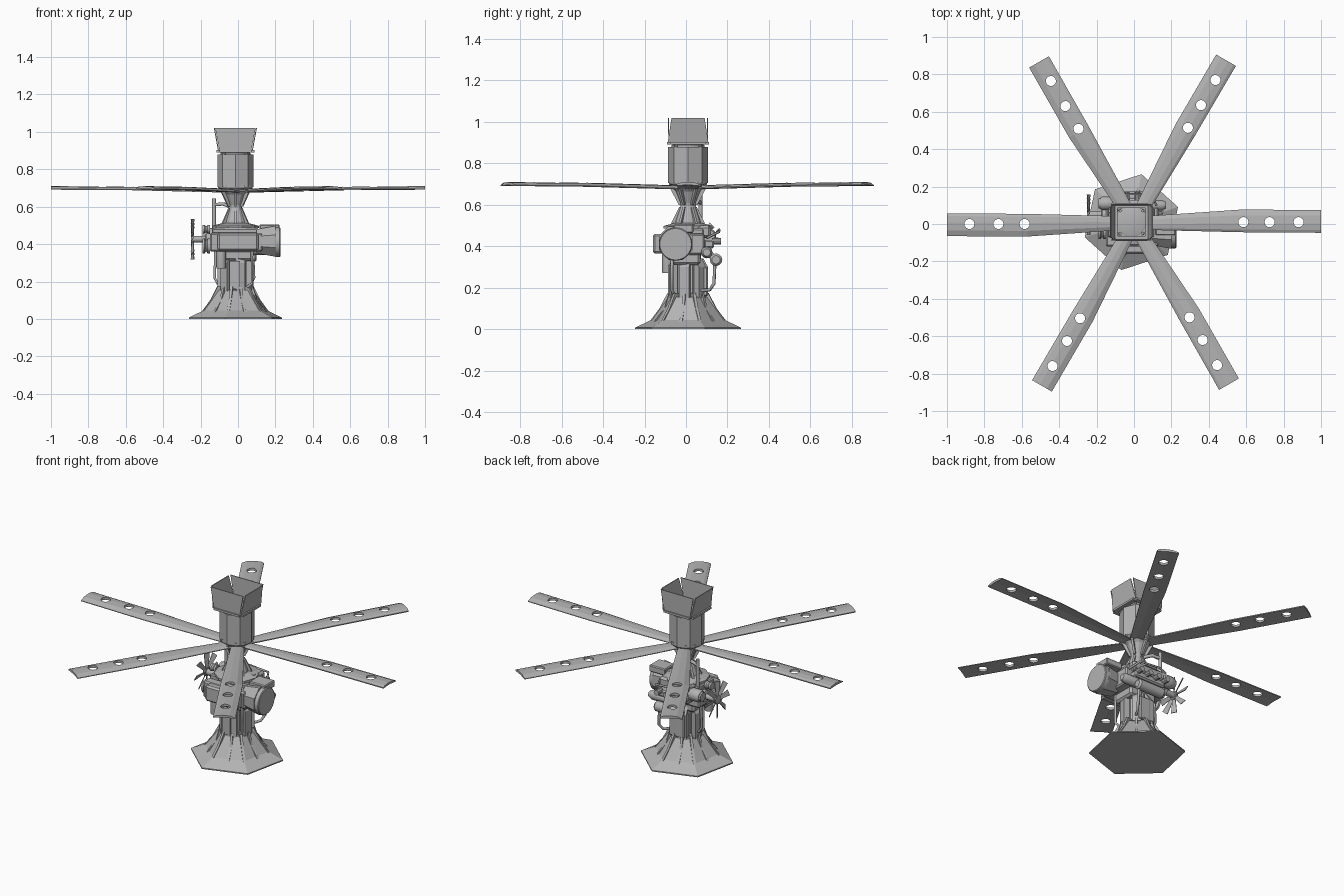
import bpy, bmesh, math
from mathutils import Vector, Matrix

if "Cube" in bpy.data.objects:
    bpy.data.objects.remove(bpy.data.objects["Cube"])

grey = bpy.data.materials.new("plain grey")
grey.diffuse_color = (0.45, 0.45, 0.45, 1)
grey.use_nodes = True
grey.node_tree.nodes["Principled BSDF"].inputs["Base Color"].default_value = grey.diffuse_color
CX, CY = -0.014, 0.01      # mast axis
RX, RY = 0.0, 0.005        # rotor axis


def finish(bm, name):
    bmesh.ops.recalc_face_normals(bm, faces=bm.faces[:])
    me = bpy.data.meshes.new(name)
    bm.to_mesh(me)
    bm.free()
    me.materials.append(grey)
    ob = bpy.data.objects.new(name, me)
    bpy.context.collection.objects.link(ob)
    return ob


def box(name, x0, x1, y0, y1, z0, z1, bevel=0.0):
    bm = bmesh.new()
    m = Matrix.Translation(((x0 + x1) / 2, (y0 + y1) / 2, (z0 + z1) / 2)) @ \
        Matrix.Diagonal((x1 - x0, y1 - y0, z1 - z0, 1))
    bmesh.ops.create_cube(bm, size=1, matrix=m)
    if bevel:
        bmesh.ops.bevel(bm, geom=bm.edges[:], offset=bevel, segments=1, affect='EDGES')
    return finish(bm, name)


def lathe(name, profile, sides, at=(CX, CY, 0), turn=0.0, axis='Z'):
    """Stack rings of (radius, height) about an axis and cap both ends."""
    bm = bmesh.new()
    rings = []
    for r, h in profile:
        ring = []
        for i in range(sides):
            a = math.radians(turn) + math.tau * i / sides
            u, v = r * math.cos(a), r * math.sin(a)
            p = {'Z': (u, v, h), 'X': (h, u, v), 'Y': (u, h, v)}[axis]
            ring.append(bm.verts.new(Vector(p) + Vector(at)))
        rings.append(ring)
    for a, b in zip(rings, rings[1:]):
        for i in range(sides):
            j = (i + 1) % sides
            bm.faces.new((a[i], a[j], b[j], b[i]))
    bm.faces.new(rings[0])
    bm.faces.new(rings[-1])
    return finish(bm, name)


def prism(name, outline, thick, matrix):
    """Outline in local x,z extruded along local y."""
    bm = bmesh.new()
    sides = [[bm.verts.new(matrix @ Vector((x, s * thick / 2, z))) for x, z in outline]
             for s in (-1, 1)]
    bm.faces.new(sides[0])
    bm.faces.new(sides[1])
    n = len(outline)
    for i in range(n):
        j = (i + 1) % n
        bm.faces.new((sides[0][i], sides[0][j], sides[1][j], sides[1][i]))
    return finish(bm, name)


def pipe(name, points, r):
    cu = bpy.data.curves.new(name, 'CURVE')
    cu.dimensions = '3D'
    cu.bevel_depth = r
    cu.bevel_resolution = 1
    cu.use_fill_caps = True
    sp = cu.splines.new('POLY')
    sp.points.add(len(points) - 1)
    for p, co in zip(sp.points, points):
        p.co = (*co, 1)
    cu.materials.append(grey)
    ob = bpy.data.objects.new(name, cu)
    bpy.context.collection.objects.link(ob)


def radial(angle, cx=CX, cy=CY):
    return Matrix.Translation((cx, cy, 0)) @ Matrix.Rotation(math.radians(angle), 4, 'Z')


# Flared hexagonal foot with ribs
lathe("foot", [(0.262, 0), (0.262, 0.007), (0.18, 0.045), (0.098, 0.155)], 6, turn=18)
for k in range(12):
    corner = k % 2 == 0
    rib = [(0.19, 0.035), (0.14, 0.1), (0.1, 0.175), (0.06, 0.175), (0.06, 0.04)] if corner else \
          [(0.185, 0.02), (0.12, 0.1), (0.098, 0.17), (0.06, 0.17), (0.06, 0.02)]
    prism("foot_rib", rib, 0.014, radial(18 + 30 * k))

# Lower mast: core surrounded by posts
lathe("mast_core", [(0.066, 0.15), (0.066, 0.33), (0.05, 0.5)], 6, turn=18)
for k in range(6):
    prism("mast_post", [(0.062, 0.15), (0.093, 0.15), (0.093, 0.3), (0.07, 0.34), (0.062, 0.34)],
          0.05, radial(48 + 60 * k))
box("control_box", -0.06, 0.04, 0.02, 0.105, 0.16, 0.3, 0.005)
box("mast_panel", -0.045, 0.01, -0.088, -0.06, 0.16, 0.31)

# Engine block, sump, covers and flywheel housing
box("engine_block", -0.15, 0.13, -0.12, 0.09, 0.36, 0.46, 0.008)
box("engine_sump", -0.1, 0.08, -0.07, 0.07, 0.31, 0.37, 0.012)
box("side_cover", -0.11, 0.11, -0.16, -0.11, 0.365, 0.46, 0.01)
lathe("bell_housing", [(0.07, 0.1), (0.088, 0.195), (0.088, 0.2)], 8,
      at=(0, -0.05, 0.415), turn=22.5, axis='X')
lathe("flywheel_cover", [(0.08, 0.2), (0.08, 0.222), (0.076, 0.226)], 28,
      at=(0, -0.05, 0.41), axis='X')
box("gear_case", 0.115, 0.222, -0.06, 0.035, 0.465, 0.505, 0.005)
box("cylinder_head", -0.14, 0.11, -0.07, 0.085, 0.455, 0.485, 0.006)
box("valve_cover", -0.12, 0.1, 0.05, 0.12, 0.44, 0.5, 0.012)
lathe("deck_plate", [(0.125, 0.485), (0.125, 0.498), (0.07, 0.512)], 10)
box("manifold", -0.11, 0.1, 0.085, 0.135, 0.39, 0.43, 0.008)
for x in (-0.1, -0.04, 0.02, 0.08):
    lathe("intake_port", [(0.016, 0), (0.016, 0.045)], 10, at=(x, 0.125, 0.425), axis='Y')
    box("head_bolt", x - 0.01, x + 0.01, 0.02, 0.04, 0.48, 0.505)
lathe("oil_tank", [(0.02, -0.08), (0.03, -0.07), (0.03, 0.09), (0.02, 0.1)], 14,
      at=(0, 0.145, 0.335), axis='X')
lathe("starter", [(0.028, 0.04), (0.028, 0.15), (0.018, 0.17)], 12,
      at=(0, 0.1, 0.37), axis='X')
lathe("alternator", [(0.03, -0.18), (0.036, -0.17), (0.036, -0.12), (0.03, -0.11)], 12,
      at=(0, 0.11, 0.45), axis='X')
lathe("oil_filter", [(0.024, 0.27), (0.026, 0.28), (0.026, 0.36)], 12, at=(-0.09, -0.09, 0))

# Cooling fan with pulleys
FY, FZ = 0.05, 0.427
lathe("fan_shaft", [(0.035, -0.15), (0.035, -0.17), (0.018, -0.175), (0.018, -0.235),
                    (0.026, -0.236), (0.026, -0.25)], 14, at=(0, FY, FZ), axis='X')
for y, z, r in ((-0.04, 0.39, 0.04), (0.11, 0.45, 0.026), (0.02, 0.48, 0.022)):
    lathe("pulley", [(r, -0.15), (r, -0.162), (r * 0.7, -0.17), (r, -0.178), (r, -0.19)], 16,
          at=(0, y, z), axis='X')
for k in range(8):
    m = Matrix.Translation((-0.243, FY, FZ)) @ Matrix.Rotation(math.tau * k / 8, 4, 'X') @ \
        Matrix.Rotation(math.radians(62), 4, 'Z')
    prism("fan_blade", [(-0.008, 0.015), (0.008, 0.015), (0.017, 0.108), (-0.017, 0.108)], 0.004, m)

# Pipes around the engine and mast
pipe("exhaust_stack", [(-0.128, 0.07, 0.46), (-0.128, 0.07, 0.645)], 0.011)
pipe("exhaust_branch", [(-0.128, 0.07, 0.61), (-0.08, 0.06, 0.615), (-0.04, 0.03, 0.6)], 0.01)
pipe("side_pipe", [(0.06, -0.068, 0.38), (0.075, -0.068, 0.36), (0.075, -0.068, 0.19),
                   (0.05, -0.06, 0.17)], 0.008)
pipe("rear_pipe", [(0.08, 0.14, 0.33), (0.085, 0.135, 0.22), (0.07, 0.115, 0.19),
                   (0.04, 0.06, 0.185)], 0.008)
pipe("fan_side_pipe", [(-0.12, 0.03, 0.37), (-0.125, 0.03, 0.22), (-0.11, 0.03, 0.19),
                       (-0.06, 0.03, 0.185)], 0.008)
pipe("fuel_line", [(-0.1, 0.15, 0.47), (-0.05, 0.16, 0.48), (0.09, 0.16, 0.47),
                   (0.12, 0.1, 0.44)], 0.006)

# Hourglass neck with gussets
lathe("neck", [(0.066, 0.5), (0.06, 0.525), (0.036, 0.595), (0.038, 0.61), (0.06, 0.665),
               (0.092, 0.7), (0.092, 0.715)], 12)
for k in range(6):
    prism("neck_gusset", [(0.03, 0.6), (0.045, 0.6), (0.092, 0.69), (0.05, 0.69)], 0.012,
          radial(60 * k + 30))
    prism("lower_gusset", [(0.03, 0.59), (0.042, 0.59), (0.082, 0.51), (0.04, 0.51)], 0.012,
          radial(60 * k + 30))

# Upper octagonal drum with corner strips and cap
lathe("drum", [(0.096, 0.705), (0.096, 0.88)], 8)
lathe("drum_cap", [(0.08, 0.88), (0.08, 0.888), (0.07, 0.892)], 28)
for k in range(4):
    a = math.radians(45 + 90 * k)
    px, py = CX + 0.085 * math.cos(a), CY + 0.085 * math.sin(a)
    lathe("panel_post", [(0.008, 0.87), (0.008, 0.905)], 8, at=(px, py, 0))

# Four top vanes: two lean outwards, two stand nearly upright
for k in range(4):
    wide = k % 2 == 0
    low, high = (0.098, 0.08) if wide else (0.085, 0.108)
    d0, d1 = (0.093, 0.115) if wide else (0.095, 0.085 + 0.012)
    m = radial(90 * k)
    bm = bmesh.new()
    v = [bm.verts.new(m @ Vector((d + t, y, z))) for t in (0, -0.005)
         for d, y, z in ((d0, -low, 0.9), (d0, low, 0.9), (d1, high, 1.02), (d1, -high, 1.02))]
    for f in ((0, 1, 2, 3), (4, 5, 6, 7), (0, 1, 5, 4), (1, 2, 6, 5), (2, 3, 7, 6), (3, 0, 4, 7)):
        bm.faces.new([v[i] for i in f])
    finish(bm, "top_vane")
    prism("vane_foot", [(0.075, 0.89), (0.102, 0.89), (0.102, 0.902), (0.075, 0.902)], 0.17, m)

# Rotor blade: cambered slab with three round holes, repeated six times
stations = [(0.05, -0.036, 0.036, 0.683), (0.57, -0.049, 0.072, 0.696), (1.0, -0.052, 0.07, 0.699)]
section = [(0, 0), (0.12, 0.007), (0.4, 0.011), (0.75, 0.008), (1, -0.004),
           (1, -0.008), (0.5, -0.003), (0, -0.006)]
bm = bmesh.new()
rings = [[bm.verts.new((x, a + (b - a) * t, z + dz)) for t, dz in section]
         for x, a, b, z in stations]
n = len(section)
for p, q in zip(rings, rings[1:]):
    for i in range(n):
        bm.faces.new((p[i], p[(i + 1) % n], q[(i + 1) % n], q[i]))
bm.faces.new(rings[0])
bm.faces.new(rings[-1])
blade = finish(bm, "rotor_blade")
for x in (0.585, 0.725, 0.88):
    cutter = lathe("hole_cutter", [(0.027, 0.6), (0.027, 0.8)], 16, at=(x, 0.005, 0))
    cutter.hide_render = True
    cutter.hide_viewport = True
    mod = blade.modifiers.new("hole", 'BOOLEAN')
    mod.operation = 'DIFFERENCE'
    mod.solver = 'EXACT'
    mod.object = cutter
bpy.context.view_layer.update()
cut = bpy.data.meshes.new_from_object(blade.evaluated_get(bpy.context.evaluated_depsgraph_get()))
blade.modifiers.clear()
blade.data = cut
for ob in [o for o in bpy.data.objects if o.name.startswith("hole_cutter")]:
    bpy.data.objects.remove(ob)
blade.matrix_world = radial(0, RX, RY)
for k in range(1, 6):
    other = bpy.data.objects.new("rotor_blade", cut)
    bpy.context.collection.objects.link(other)
    other.matrix_world = radial(60 * k, RX, RY)

# Smooth the round parts only
ROUND = ("flywheel", "oil_", "starter", "alternator", "pulley", "fan_shaft", "drum_cap", "intake")
bpy.ops.object.select_all(action='DESELECT')
for ob in bpy.data.objects:
    if ob.type == 'MESH' and ob.name.startswith(ROUND):
        ob.select_set(True)
        bpy.context.view_layer.objects.active = ob
bpy.ops.object.shade_smooth_by_angle(angle=math.radians(35))
